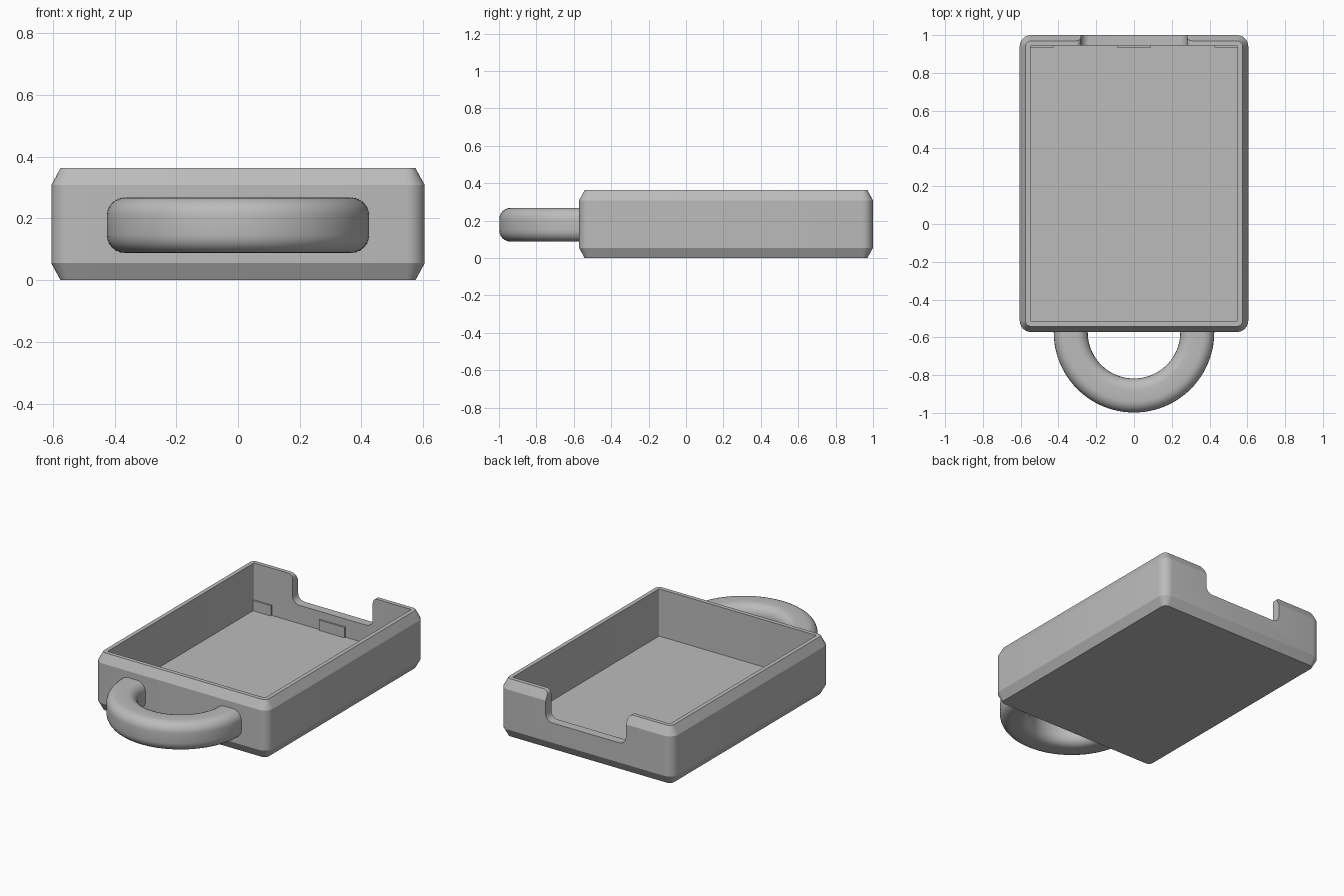
import bpy, bmesh, math

cube = bpy.data.objects.get("Cube")
if cube:
    bpy.data.objects.remove(cube, do_unlink=True)

GREY = (0.5, 0.5, 0.5, 1)
grey = bpy.data.materials.new("grey plastic")
grey.use_nodes = True
grey.diffuse_color = GREY
grey.node_tree.nodes["Principled BSDF"].inputs["Base Color"].default_value = GREY


def arc(cx, cy, r, start, end, steps=6):
    """Points on an arc, angles in degrees."""
    angles = [math.radians(start + (end - start) * i / steps) for i in range(steps + 1)]
    return [(cx + r * math.cos(a), cy + r * math.sin(a)) for a in angles]


def rounded_rect(hx, hy, r):
    corners = [(1, 1, 0), (-1, 1, 90), (-1, -1, 180), (1, -1, 270)]
    return [p for sx, sy, a in corners
            for p in arc(sx * (hx - r), sy * (hy - r), r, a, a + 90)]


def loft(name, rings, smooth=True):
    """Skin a list of matching closed rings and cap both ends."""
    bm = bmesh.new()
    loops = [[bm.verts.new(p) for p in ring] for ring in rings]
    for low, high in zip(loops, loops[1:]):
        for i in range(len(low)):
            j = (i + 1) % len(low)
            bm.faces.new((low[i], low[j], high[j], high[i]))
    bm.faces.new(loops[0][::-1])
    bm.faces.new(loops[-1])
    bmesh.ops.recalc_face_normals(bm, faces=bm.faces)
    mesh = bpy.data.meshes.new(name)
    bm.to_mesh(mesh)
    bm.free()
    mesh.materials.append(grey)
    obj = bpy.data.objects.new(name, mesh)
    bpy.context.collection.objects.link(obj)
    if smooth:
        smooth_object(obj)
    return obj


def smooth_object(obj):
    bpy.ops.object.select_all(action="DESELECT")
    obj.select_set(True)
    bpy.context.view_layer.objects.active = obj
    bpy.ops.object.shade_smooth_by_angle(angle=math.radians(25))


# Tray: outer wall with chamfered edges, flat rim, then down to the floor
HX, HY, CY, TOP, FLOOR = 0.605, 0.786, 0.214, 0.363, 0.065
CHAMFER, WALL = 0.03, 0.056
sections = [(CHAMFER, 0.03, 0), (0, 0.06, 0.055), (0, 0.06, TOP - 0.055),
            (CHAMFER, 0.03, TOP), (WALL, 0.006, TOP), (WALL, 0.006, FLOOR)]
tray = loft("tray", [[(x, y + CY, z) for x, y in rounded_rect(HX - inset, HY - inset, r)]
                     for inset, r, z in sections], smooth=False)

# Notch in the back wall, rounded below and flared at the rim
NX, NZ, R, F = 0.28, 0.18, 0.045, 0.03
half = (arc(NX - R, NZ + R, R, -90, 0) + arc(NX + F, TOP - F, F, 180, 90)
        + [(NX + F, TOP + 0.1)])
outline = half + [(-x, z) for x, z in reversed(half)]
cutter = loft("notch_cutter", [[(x, y, z) for x, z in outline] for y in (0.8, 1.1)], smooth=False)
cutter.hide_render = True
cut = tray.modifiers.new("notch", "BOOLEAN")
cut.operation = "DIFFERENCE"
cut.solver = "EXACT"
cut.object = cutter
bpy.context.view_layer.objects.active = tray
bpy.ops.object.modifier_apply(modifier=cut.name)
bpy.data.objects.remove(cutter, do_unlink=True)
smooth_object(tray)

# Handle: rounded square section swept through a half circle
section = rounded_rect(0.09, 0.09, 0.06)
rings = []
for i in range(49):
    a = math.pi * (1 + i / 48)
    rings.append([((0.335 + u) * math.cos(a), -0.573 + (0.335 + u) * math.sin(a), 0.178 + v)
                  for u, v in section])
loft("handle", rings)

# Three small tabs low on the inside of the back wall
for name, x0, x1 in (("left_tab", 0.425, 0.55), ("middle_tab", -0.09, 0.09),
                     ("right_tab", -0.55, -0.425)):
    loft(name, [[(x0, 0.934, z), (x1, 0.934, z), (x1, 0.95, z), (x0, 0.95, z)]
                for z in (FLOOR - 0.01, 0.13)], smooth=False)
